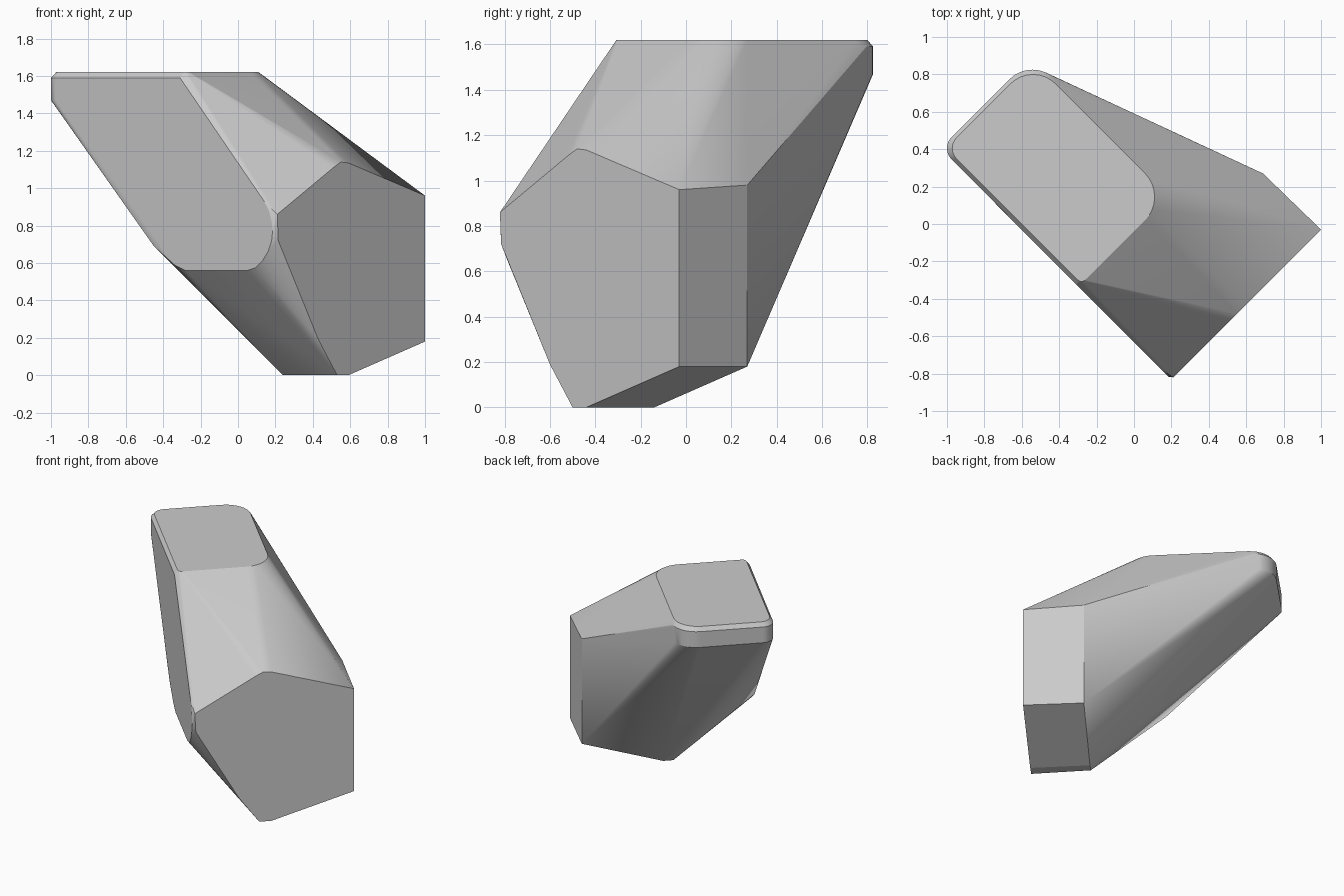
import bpy, bmesh, math
from mathutils import Vector

cube = bpy.data.objects.get("Cube")
if cube:
    bpy.data.objects.remove(cube, do_unlink=True)

# Single stone grey
stone = bpy.data.materials.new("stone_grey")
stone.use_nodes = True
GREY = (0.6, 0.6, 0.6, 1)
stone.diffuse_color = GREY
stone.node_tree.nodes["Principled BSDF"].inputs["Base Color"].default_value = GREY


def diagonal(s, d):
    """Point with x + y = s and y - x = d."""
    return Vector(((s - d) / 2, (s + d) / 2))


def rounded_corner(corner, to_a, to_b, radius, z, steps=8):
    """Arc rounding a square corner between two unit directions."""
    centre = corner + (to_a + to_b) * radius
    pts = []
    for i in range(steps + 1):
        t = math.pi / 2 * i / steps
        p = centre - (to_a * math.cos(t) + to_b * math.sin(t)) * radius
        pts.append((p.x, p.y, z))
    return pts


P = Vector((1, 1)).normalized()
Q = Vector((-1, 1)).normalized()
points = []

# Flat top with rounded corners
front, right, back, left = -0.60, -0.04, 0.33, 1.41
points += rounded_corner(diagonal(front, left), P, -Q, 0.08, 1.62)
points += rounded_corner(diagonal(back, left), -P, -Q, 0.17, 1.62)
points += rounded_corner(diagonal(back, right), -P, Q, 0.18, 1.62)
points += rounded_corner(diagonal(front, right), P, Q, 0.03, 1.62, 3)

# Upright band below the top chamfer
for z in (1.59, 1.47):
    points += rounded_corner(diagonal(-0.63, 1.44), P, -Q, 0.085, z)
    points += rounded_corner(diagonal(0.355, 1.44), -P, -Q, 0.175, z)

# Left front facet, lying on one upright plane
for x, z in ((-0.31, 1.59), (0.14, 0.93), (0.165, 0.88), (0.18, 0.82), (0.185, 0.77),
             (0.18, 0.72), (0.16, 0.66), (0.13, 0.61), (0.095, 0.575), (0.05, 0.56),
             (-0.28, 0.56), (-0.34, 0.59), (-0.45, 0.69)):
    points.append((x, -0.632 - x, z))

# Right front facet, lying on the other upright plane
for x, z in ((0.21, 0.86), (0.215, 0.78), (0.215, 0.72), (0.51, 1.11), (0.55, 1.14),
             (0.59, 1.135), (1.0, 0.96), (1.0, 0.18), (0.59, 0), (0.53, 0), (0.43, 0.19)):
    points.append((x, x - 1.03, z))

# Right rear upright edge and narrow base
points += [(0.69, 0.27, 0.98), (0.69, 0.27, 0.18), (0.24, -0.19, 0), (0.29, -0.14, 0)]

# Wrap the facets into one solid
bm = bmesh.new()
for p in points:
    bm.verts.new(p)
hull = bmesh.ops.convex_hull(bm, input=bm.verts)
loose = [v for v in bm.verts if not v.link_faces]
bmesh.ops.delete(bm, geom=loose, context='VERTS')
bmesh.ops.dissolve_limit(bm, angle_limit=math.radians(1.5), verts=bm.verts, edges=bm.edges)
bmesh.ops.recalc_face_normals(bm, faces=bm.faces)

mesh = bpy.data.meshes.new("faceted_stone")
bm.to_mesh(mesh)
bm.free()
rock = bpy.data.objects.new("faceted_stone", mesh)
bpy.context.collection.objects.link(rock)
mesh.materials.append(stone)

# Soft shading on rounded corners, crisp facets
bpy.context.view_layer.objects.active = rock
rock.select_set(True)
bpy.ops.object.shade_smooth_by_angle(angle=math.radians(16))
weighted = rock.modifiers.new("even_facets", 'WEIGHTED_NORMAL')
weighted.keep_sharp = True
